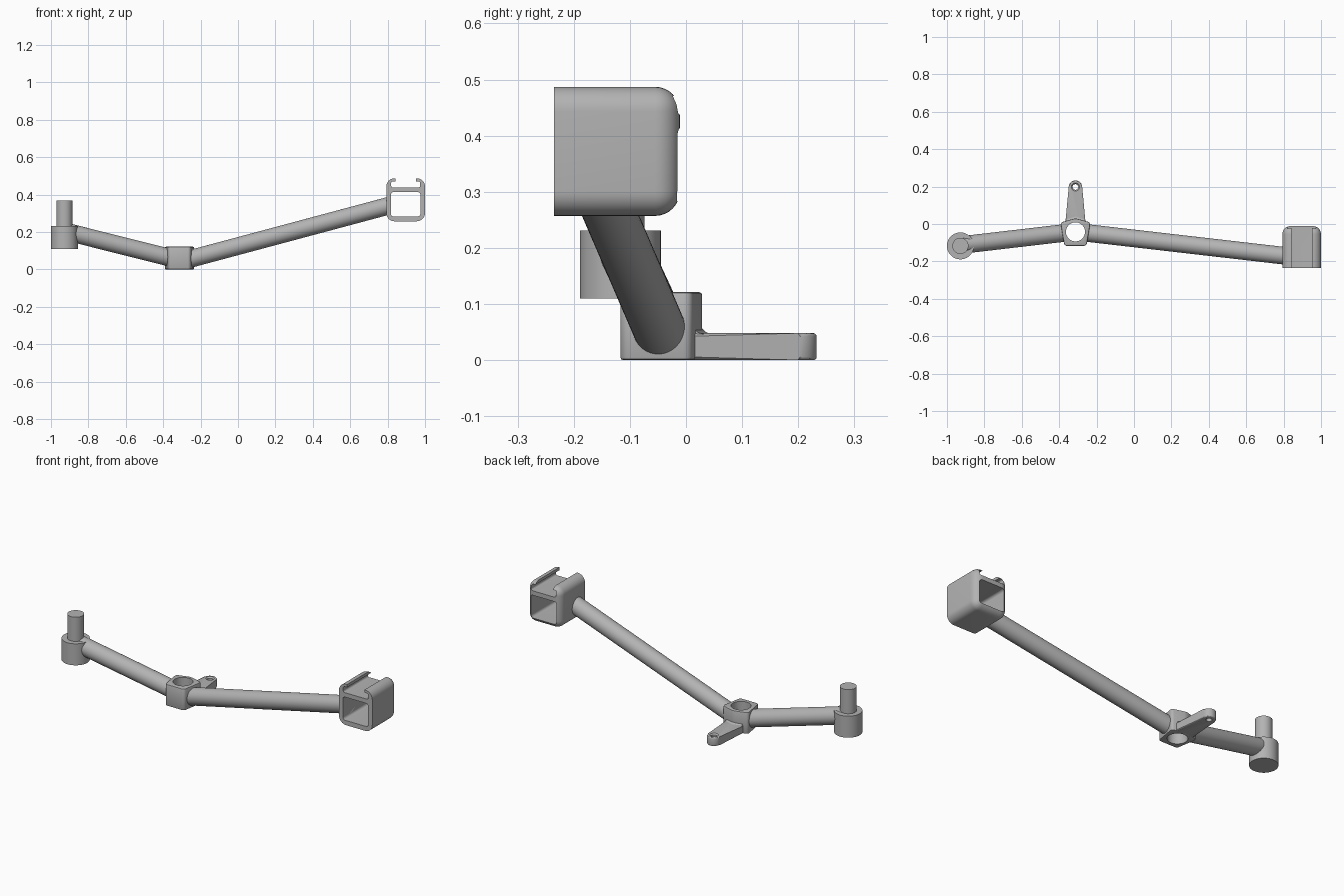
import bpy, bmesh, math
from mathutils import Vector

cube = bpy.data.objects.get("Cube")
if cube:
    bpy.data.objects.remove(cube)

grey = bpy.data.materials.new("plain grey")
grey.use_nodes = True
grey.diffuse_color = (0.45, 0.45, 0.45, 1)
grey.node_tree.nodes["Principled BSDF"].inputs["Base Color"].default_value = (0.45, 0.45, 0.45, 1)


def finish(bm, name, helper=False):
    bmesh.ops.recalc_face_normals(bm, faces=bm.faces)
    mesh = bpy.data.meshes.new(name)
    bm.to_mesh(mesh)
    bm.free()
    ob = bpy.data.objects.new(name, mesh)
    bpy.context.collection.objects.link(ob)
    mesh.materials.append(grey)
    if helper:
        ob.hide_render = True
        ob.hide_viewport = True
    return ob


def bevel(bm, rule, width, segments):
    edges = [e for e in bm.edges if rule(e)]
    bmesh.ops.bevel(bm, geom=edges, offset=width, segments=segments,
                    profile=0.5, affect='EDGES', clamp_overlap=True)


def along(axis):
    def rule(e):
        d = e.verts[1].co - e.verts[0].co
        return abs(d[axis]) > 0.99 * d.length
    return rule


def block(lo, hi):
    bm = bmesh.new()
    bmesh.ops.create_cube(bm, size=1)
    for v in bm.verts:
        v.co = [(a + b) / 2 + c * (b - a) for a, b, c in zip(lo, hi, v.co)]
    return bm


def prism(points, z0, z1):
    bm = bmesh.new()
    face = bm.faces.new([bm.verts.new((x, y, z0)) for x, y in points])
    new = bmesh.ops.extrude_face_region(bm, geom=[face])["geom"]
    for v in new:
        if isinstance(v, bmesh.types.BMVert):
            v.co.z = z1
    return bm


def rod(name, start, end, r, r2=None, rim=0, helper=False, sides=64):
    start, end = Vector(start), Vector(end)
    d = end - start
    bm = bmesh.new()
    bmesh.ops.create_cone(bm, cap_ends=True, segments=sides, radius1=r,
                          radius2=r if r2 is None else r2, depth=d.length)
    if rim:
        bevel(bm, lambda e: abs(e.verts[0].co.z - e.verts[1].co.z) < 1e-5, rim, 2)
    bm.transform(d.to_track_quat('Z', 'Y').to_matrix().to_4x4())
    bmesh.ops.translate(bm, verts=bm.verts, vec=(start + end) / 2)
    return finish(bm, name, helper)


def cut(ob, *cutters):
    for c in cutters:
        m = ob.modifiers.new("cut", 'BOOLEAN')
        m.operation = 'DIFFERENCE'
        m.solver = 'EXACT'
        m.object = c


# End post with its pin
rod("end_post", (-0.928, -0.117, 0.11), (-0.928, -0.117, 0.231), 0.072)
rod("end_pin", (-0.928, -0.117, 0.22), (-0.928, -0.117, 0.367), 0.043)

# Five-sided hub
HX, HY = -0.313, -0.042
outline = [(-0.08, 0.008), (-0.059, -0.117), (0.059, -0.117), (0.08, 0.008), (0, 0.031)]
bm = prism([(HX + x, y) for x, y in outline], 0, 0.121)
bevel(bm, along(2), 0.014, 5)
bevel(bm, lambda e: not along(2)(e), 0.005, 2)
hub = finish(bm, "hub")

# Tab with rounded tip
tip = [(HX + 0.036 * math.cos(a), 0.197 + 0.036 * math.sin(a))
       for a in (math.pi * (0.02 + 0.96 * i / 24) for i in range(25))]
bm = prism([(HX + 0.055, -0.005)] + tip + [(HX - 0.055, -0.005)], 0, 0.048)
bevel(bm, lambda e: not along(2)(e), 0.006, 3)
tab = finish(bm, "tab")

# Concave fillet where the tab meets the hub
bm = bmesh.new()
rings = []
for x, y in ((-0.05, 0.011), (0, 0.026), (0.05, 0.011)):
    arc = [(0.02 - 0.02 * math.sin(t), 0.067 - 0.02 * math.cos(t))
           for t in (math.pi / 2 * i / 6 for i in range(7))]
    section = arc + [(-0.006, 0.067), (-0.006, 0.04), (0.02, 0.04)]
    rings.append([bm.verts.new((HX + x, y + a, z)) for a, z in section])
for r, s in zip(rings, rings[1:]):
    for i in range(len(r)):
        j = (i + 1) % len(r)
        bm.faces.new((r[i], r[j], s[j], s[i]))
bm.faces.new(rings[0])
bm.faces.new(rings[-1])
fillet = finish(bm, "tab_fillet")

# Arms
long_arm = rod("long_arm", (-0.27, -0.046, 0.052), (0.806, -0.17, 0.34), 0.047)
short_arm = rod("short_arm", (-0.355, -0.046, 0.06), (-0.92, -0.112, 0.202), 0.047)

# Bores through the hub and the tab
bore = rod("hub_bore_cutter", (HX, HY, -0.1), (HX, HY, 0.3), 0.051, helper=True)
cut(hub, bore)
cut(tab, bore)
cut(long_arm, bore)
cut(short_arm, bore)
pin_hole = rod("tab_hole_cutter", (HX, 0.198, -0.1), (HX, 0.198, 0.2), 0.015, helper=True)
sink = rod("tab_countersink_cutter", (HX, 0.198, 0.041), (HX, 0.198, 0.055), 0.015, 0.029, helper=True)
cut(tab, pin_hole, sink)

# Square bracket, rounded everywhere but its front rim
FRONT, BACK = -0.235, -0.011
bm = block((0.793, FRONT, 0.257), (1.0, BACK, 0.487))
bevel(bm, lambda e: max(v.co.y for v in e.verts) > FRONT + 0.01, 0.044, 8)
bracket = finish(bm, "bracket")


# Window, rail channel and the slot above it
def opening(name, x0, x1, z0, z1, radius):
    bm = block((x0, -0.4, z0), (x1, 0.2, z1))
    if radius:
        bevel(bm, along(1), radius, 5)
    return finish(bm, name, True)


cut(bracket,
    opening("window_cutter", 0.817, 0.975, 0.283, 0.413, 0.014),
    opening("channel_cutter", 0.819, 0.974, 0.438, 0.471, 0.009),
    opening("slot_cutter", 0.843, 0.952, 0.455, 0.6, 0))

# Smooth shading with sharp edges kept, cuts applied
parts = [o for o in bpy.context.collection.objects
         if o.type == 'MESH' and not o.hide_render and grey.name in o.data.materials]
for ob in parts:
    bpy.ops.object.select_all(action='DESELECT')
    ob.select_set(True)
    bpy.context.view_layer.objects.active = ob
    for m in list(ob.modifiers):
        bpy.ops.object.modifier_apply(modifier=m.name)
    bpy.ops.object.shade_smooth_by_angle(angle=math.radians(30))
